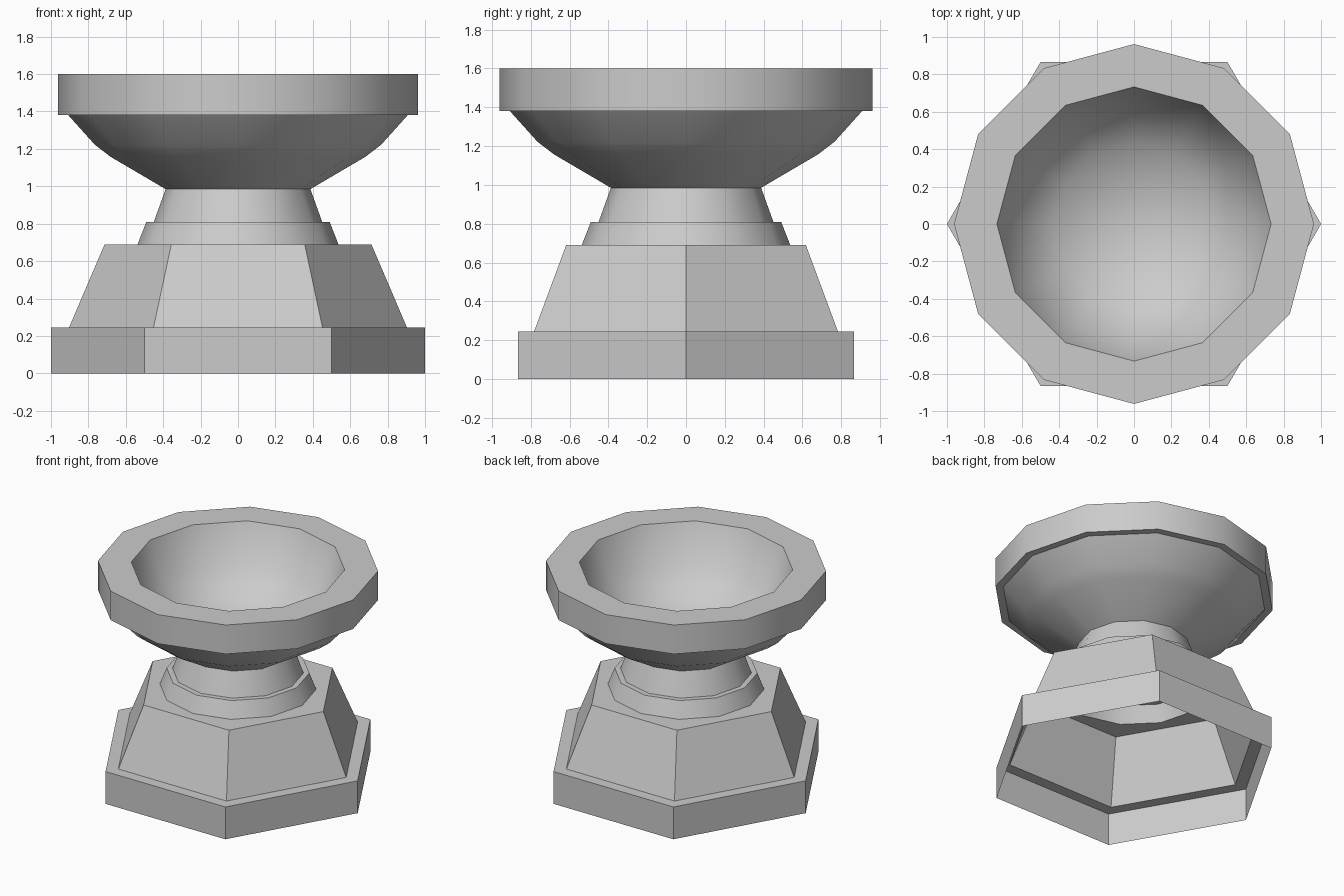
import bpy
import bmesh
from math import cos, sin, pi, radians

cube = bpy.data.objects.get("Cube")
if cube:
    bpy.data.objects.remove(cube, do_unlink=True)

stone = bpy.data.materials.new("grey_stone")
stone.use_nodes = True
GREY = (0.6, 0.6, 0.6, 1)
stone.diffuse_color = GREY
stone.node_tree.nodes["Principled BSDF"].inputs["Base Color"].default_value = GREY

SIDES = 12


def ring(bm, radius, z, hexagon):
    """One loop of points; a hexagon has its odd points on the side middles."""
    if radius == 0:
        return [bm.verts.new((0, 0, z))]
    points = []
    for i in range(SIDES):
        r = radius * cos(pi / 6) if hexagon and i % 2 else radius
        a = 2 * pi * i / SIDES
        points.append(bm.verts.new((r * cos(a), r * sin(a), z)))
    return points


def shell(name, profile, hex_rings=0):
    """Skin a profile of (radius, height); its first hex_rings are hexagons."""
    bm = bmesh.new()
    loops = [ring(bm, r, z, n < hex_rings) for n, (r, z) in enumerate(profile)]
    for low, high in zip(loops, loops[1:]):
        for i in range(SIDES):
            j = (i + 1) % SIDES
            if len(high) == 1:
                bm.faces.new((low[i], low[j], high[0]))
            else:
                bm.faces.new((low[i], low[j], high[j], high[i]))
    # merge the halves of each flat hexagon side
    bmesh.ops.dissolve_limit(bm, angle_limit=radians(0.5),
                             verts=bm.verts, edges=bm.edges)
    mesh = bpy.data.meshes.new(name)
    bm.to_mesh(mesh)
    bm.free()
    mesh.materials.append(stone)
    obj = bpy.data.objects.new(name, mesh)
    bpy.context.collection.objects.link(obj)
    bpy.ops.object.select_all(action="DESELECT")
    obj.select_set(True)
    bpy.context.view_layer.objects.active = obj
    bpy.ops.object.shade_smooth_by_angle(angle=radians(34))


# Hollow hexagonal plinth and sloping pedestal, open underneath
shell("hexagonal_base",
      [(1, 0), (1, 0.244), (0.904, 0.244), (0.713, 0.69), (0.537, 0.69)],
      hex_rings=4)

# Stepped collar and neck
shell("neck", [(0.537, 0.69), (0.49, 0.81), (0.45, 0.81), (0.387, 0.985)])

# Bowl: outside, thick rim, then the deep rounded hollow inside
shell("bowl",
      [(0.387, 0.985), (0.68, 1.157), (0.765, 1.222), (0.908, 1.381),
       (0.962, 1.381), (0.962, 1.6), (0.733, 1.6),
       (0.62, 1.31), (0.43, 1.16), (0.22, 1.08), (0, 1.05)])
